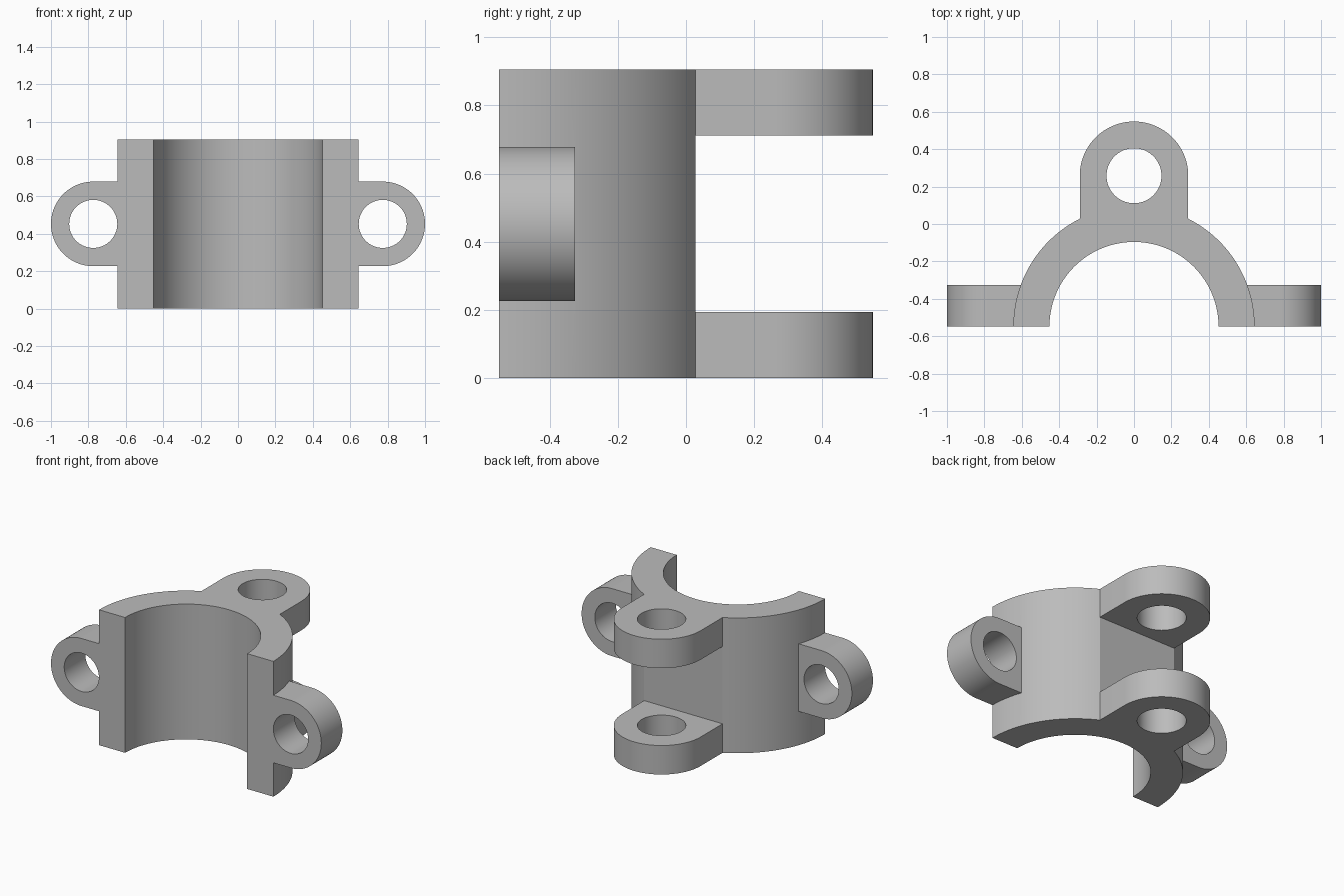
import bpy
import bmesh
from math import acos, cos, sin, pi, radians
from mathutils import Matrix

cube = bpy.data.objects.get("Cube")
if cube:
    bpy.data.objects.remove(cube, do_unlink=True)

HEIGHT = 0.905
MID_Z = HEIGHT / 2
FRONT = -0.548
OUTER, INNER = 0.645, 0.452
LUG_R, LUG_Y, LUG_THICK = 0.29, 0.258, 0.194
EAR_R, EAR_X, EAR_DEPTH = 0.226, 0.774, 0.223

grey = bpy.data.materials.new("plain grey")
grey.use_nodes = True
colour = (0.5, 0.5, 0.5, 1)
grey.diffuse_color = colour
grey.node_tree.nodes["Principled BSDF"].inputs["Base Color"].default_value = colour


def arc(cx, cy, r, start, end, steps):
    return [(cx + r * cos(start + (end - start) * i / steps),
             cy + r * sin(start + (end - start) * i / steps)) for i in range(steps + 1)]


def extrude(name, outline, low, high, matrix=Matrix()):
    """Solid made by extruding an xy outline from low to high."""
    bm = bmesh.new()
    face = bm.faces.new([bm.verts.new((x, y, low)) for x, y in outline])
    top = bmesh.ops.extrude_face_region(bm, geom=[face])["geom"]
    bmesh.ops.translate(bm, vec=(0, 0, high - low),
                        verts=[v for v in top if isinstance(v, bmesh.types.BMVert)])
    bm.transform(matrix)
    bmesh.ops.recalc_face_normals(bm, faces=bm.faces)
    mesh = bpy.data.meshes.new(name)
    bm.to_mesh(mesh)
    bm.free()
    mesh.materials.append(grey)
    obj = bpy.data.objects.new(name, mesh)
    bpy.context.collection.objects.link(obj)
    return obj


def combine(target, other, operation):
    """Apply a boolean and discard the helper solid."""
    bpy.context.view_layer.objects.active = target
    mod = target.modifiers.new(operation.lower(), "BOOLEAN")
    mod.operation, mod.solver, mod.object = operation, "EXACT", other
    bpy.ops.object.modifier_apply(modifier=mod.name)
    bpy.data.objects.remove(other, do_unlink=True)


def eyelet(name, outline, centre, hole_r, low, high, matrix=Matrix()):
    """Rounded tab with a round through hole."""
    tab = extrude(name, outline, low, high, matrix)
    hole = extrude("hole", arc(*centre, hole_r, 0, 2 * pi, 64)[:-1],
                   low - 0.1, high + 0.1, matrix)
    combine(tab, hole, "DIFFERENCE")
    return tab


# Half-ring saddle with a flat strip at the back between the lugs
corner = acos(LUG_R / OUTER)
saddle = extrude("clamp_saddle",
                 arc(0, FRONT, OUTER, 0, corner, 28)
                 + arc(0, FRONT, OUTER, pi - corner, pi, 28)
                 + arc(0, FRONT, INNER, pi, 0, 72), 0, HEIGHT)

# Upper and lower hinge lugs
lug_outline = [(-LUG_R, 0), (LUG_R, 0)] + arc(0, LUG_Y, LUG_R, 0, pi, 48)
for low in (0, HEIGHT - LUG_THICK):
    lug = eyelet("hinge_lug", lug_outline, (0, LUG_Y), 0.147, low, low + LUG_THICK)
    combine(saddle, lug, "UNION")

# Bolt ears on both sides, outlined in xz and extruded along y
upright = Matrix.Rotation(pi / 2, 4, "X")
for side in (-1, 1):
    ear_outline = ([(side * 0.58, MID_Z - EAR_R)]
                   + [(side * x, z) for x, z in arc(EAR_X, MID_Z, EAR_R, -pi / 2, pi / 2, 48)]
                   + [(side * 0.58, MID_Z + EAR_R)])
    ear = eyelet("bolt_ear", ear_outline, (side * EAR_X, MID_Z), 0.1285,
                 -FRONT - EAR_DEPTH, -FRONT, upright)
    combine(saddle, ear, "UNION")

# Smooth curves, crisp edges
bpy.ops.object.select_all(action="DESELECT")
saddle.select_set(True)
bpy.context.view_layer.objects.active = saddle
bpy.ops.object.shade_smooth_by_angle(angle=radians(25))
